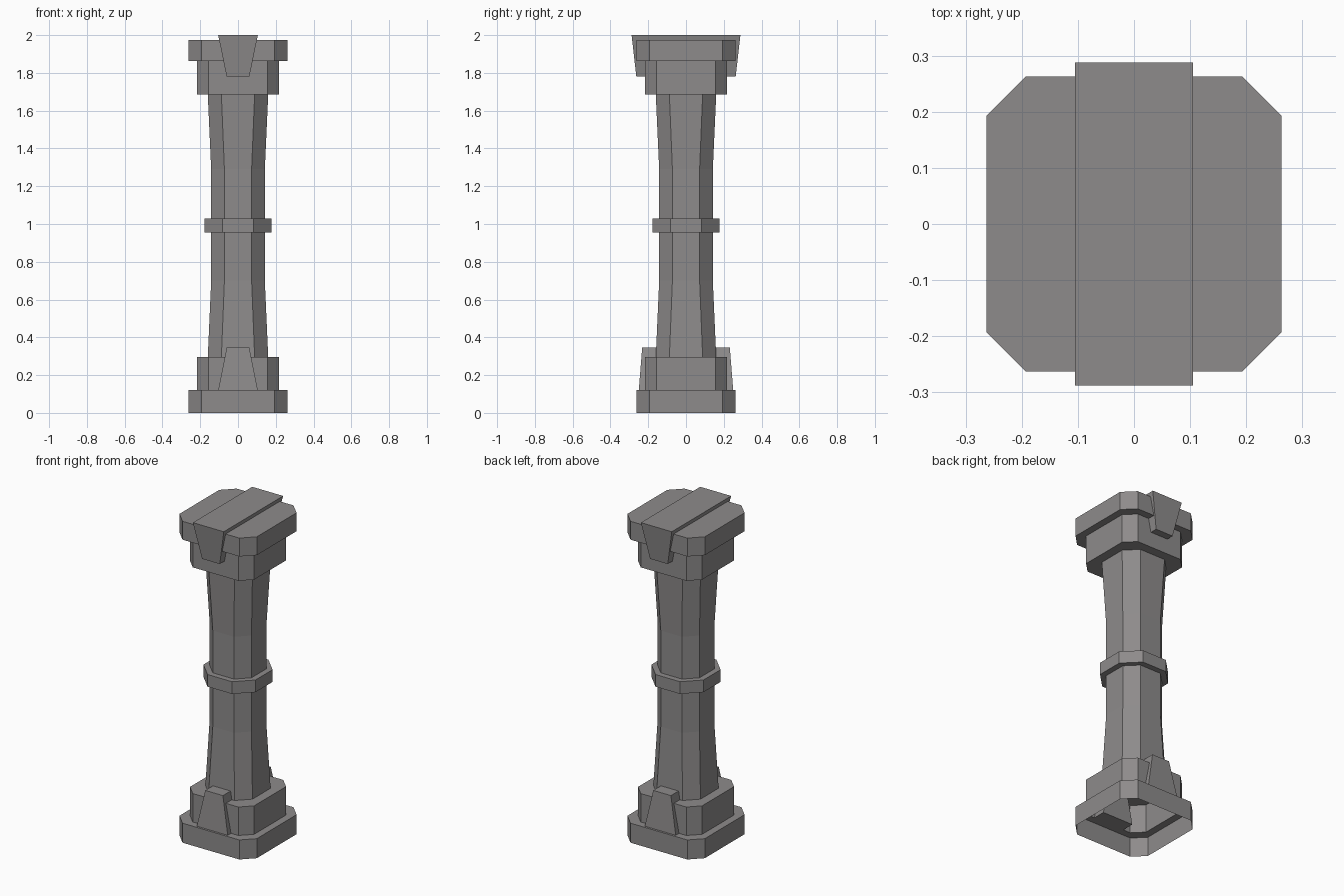
import bpy, bmesh

if "Cube" in bpy.data.objects:
    bpy.data.objects.remove(bpy.data.objects["Cube"])

# One flat stone colour
stone = bpy.data.materials.new("warm grey stone")
stone.diffuse_color = (0.27, 0.26, 0.26, 1)
stone.use_nodes = True
stone.node_tree.nodes["Principled BSDF"].inputs["Base Color"].default_value = stone.diffuse_color


def finish(name, bm, recalc=True):
    if recalc:
        bmesh.ops.recalc_face_normals(bm, faces=bm.faces[:])
    me = bpy.data.meshes.new(name)
    bm.to_mesh(me)
    bm.free()
    me.materials.append(stone)
    ob = bpy.data.objects.new(name, me)
    bpy.context.collection.objects.link(ob)
    return ob


def octagon(bm, half, flat, z):
    pts = [(flat, -half), (half, -flat), (half, flat), (flat, half),
           (-flat, half), (-half, flat), (-half, -flat), (-flat, -half)]
    return [bm.verts.new((x, y, z)) for x, y in pts]


def stack(name, profile):
    """Chamfered-square rings joined upwards, closed on top, open below."""
    bm = bmesh.new()
    rings = [octagon(bm, *p) for p in profile]
    for a, b in zip(rings, rings[1:]):
        for i in range(8):
            j = (i + 1) % 8
            bm.faces.new((a[i], a[j], b[j], b[i]))
    bm.faces.new(rings[-1])
    return finish(name, bm, recalc=False)


def wedge(name, low, high):
    """Tapered block; each end is (half width, y near, y far, z)."""
    bm = bmesh.new()
    quads = []
    for w, y0, y1, z in (low, high):
        quads.append([bm.verts.new(p) for p in
                      ((-w, y0, z), (w, y0, z), (w, y1, z), (-w, y1, z))])
    a, b = quads
    bm.faces.new(a[::-1])
    bm.faces.new(b)
    for i in range(4):
        j = (i + 1) % 4
        bm.faces.new((a[i], a[j], b[j], b[i]))
    return finish(name, bm)


# Hollow column: plinth, shaft with middle band, capital
stack("column", [
    (0.263, 0.193, 0.0), (0.263, 0.193, 0.12),
    (0.218, 0.155, 0.12), (0.218, 0.155, 0.295),
    (0.16, 0.088, 0.295), (0.142, 0.072, 0.70),
    (0.142, 0.072, 0.955), (0.177, 0.083, 0.955),
    (0.177, 0.083, 1.03), (0.142, 0.072, 1.03),
    (0.142, 0.072, 1.29), (0.16, 0.088, 1.685),
    (0.218, 0.155, 1.685), (0.218, 0.155, 1.862),
    (0.263, 0.193, 1.862), (0.263, 0.193, 1.975),
])

# Keystone bar running across the capital
wedge("keystone_bar", (0.06, -0.263, 0.263, 1.78), (0.105, -0.288, 0.288, 2.0))

# Wedge blocks on the front and back of the base
for s, side in ((-1, "front"), (1, "back")):
    wedge(side + "_base_wedge", (0.105, s * 0.25, s * 0.14, 0.12),
          (0.06, s * 0.232, s * 0.14, 0.345))
